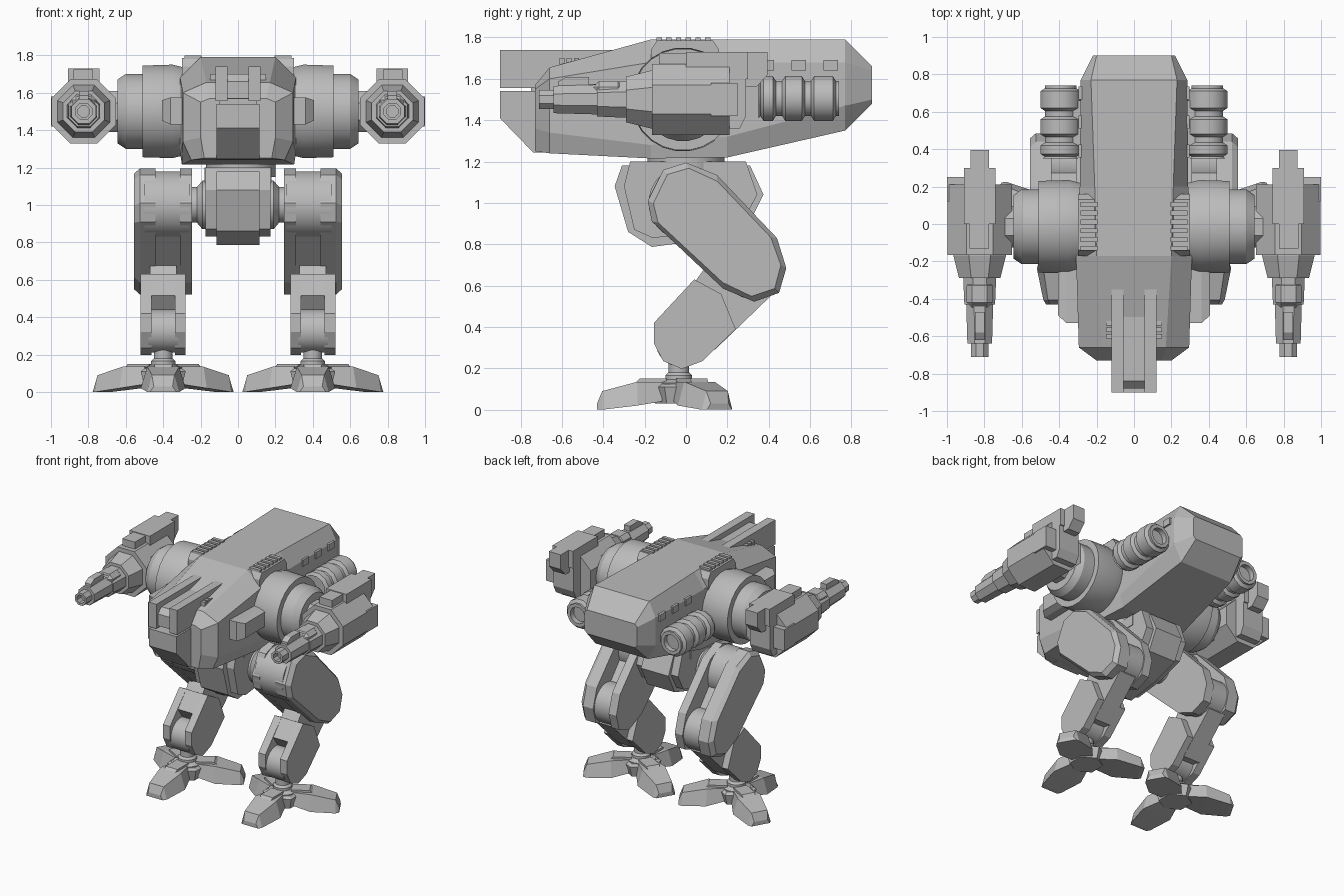
import bpy, bmesh, math
from mathutils import Vector

if "Cube" in bpy.data.objects:
    bpy.data.objects.remove(bpy.data.objects["Cube"])

grey = bpy.data.materials.new("armour_grey")
grey.diffuse_color = (0.5, 0.5, 0.5, 1)
grey.use_nodes = True
grey.node_tree.nodes["Principled BSDF"].inputs["Base Color"].default_value = grey.diffuse_color


def finish(name, bm, mirror=False, bevel=0, smooth=False):
    bmesh.ops.remove_doubles(bm, verts=bm.verts, dist=1e-5)
    bmesh.ops.recalc_face_normals(bm, faces=bm.faces)
    me = bpy.data.meshes.new(name)
    bm.to_mesh(me)
    bm.free()
    me.materials.append(grey)
    ob = bpy.data.objects.new(name, me)
    bpy.context.collection.objects.link(ob)
    if smooth:
        bpy.ops.object.select_all(action='DESELECT')
        ob.select_set(True)
        bpy.context.view_layer.objects.active = ob
        bpy.ops.object.shade_smooth_by_angle(angle=math.radians(32))
    if bevel:
        b = ob.modifiers.new("bevel", 'BEVEL')
        b.width, b.segments, b.limit_method = bevel, 1, 'ANGLE'
        b.angle_limit = math.radians(50)
    if mirror:
        ob.modifiers.new("mirror", 'MIRROR').use_mirror_merge = False
    return ob


def loft(name, rings, **kw):
    """Skin a list of equal-length point rings and cap both ends."""
    bm = bmesh.new()
    vs = [[bm.verts.new(p) for p in r] for r in rings]
    n = len(rings[0])
    for a, b in zip(vs, vs[1:]):
        for i in range(n):
            bm.faces.new((a[i], a[(i + 1) % n], b[(i + 1) % n], b[i]))
    bm.faces.new(vs[0])
    bm.faces.new(vs[-1])
    return finish(name, bm, **kw)


def prism(name, pts, x0, x1, inset=0.0, **kw):
    """Extrude a (y, z) outline along x; inset chamfers the outer (x1) face."""
    rings = [[(x0, y, z) for y, z in pts]]
    if inset:
        cy = sum(p[0] for p in pts) / len(pts)
        cz = sum(p[1] for p in pts) / len(pts)
        rings.append([(x1 - inset, y, z) for y, z in pts])
        ring = []
        for y, z in pts:
            d = Vector((y - cy, z - cz))
            d *= 1 - inset / d.length
            ring.append((x1, cy + d.x, cz + d.y))
        rings.append(ring)
    else:
        rings.append([(x1, y, z) for y, z in pts])
    return loft(name, rings, **kw)


def box(name, x, y, z, **kw):
    return prism(name, [(y[0], z[0]), (y[1], z[0]), (y[1], z[1]), (y[0], z[1])], *x, **kw)


def lathe(name, axis, centre, profile, sides=24, **kw):
    """Turn (position, apothem) pairs round an axis; flats face the grid axes."""
    rings = []
    for t, r in profile:
        ring = []
        for i in range(sides):
            a = 2 * math.pi * (i + 0.5) / sides
            k = r / math.cos(math.pi / sides)
            u, v = centre[0] + k * math.cos(a), centre[1] + k * math.sin(a)
            ring.append({'x': (t, u, v), 'y': (u, t, v), 'z': (u, v, t)}[axis])
        rings.append(ring)
    return loft(name, rings, smooth=sides > 8, **kw)


# Hull: stations of y, top half width and z, side half width and z range, bottom half width and z
stations = [(0.90, .20, 1.66, .22, 1.64, 1.50, .20, 1.48),
            (0.77, .23, 1.79, .285, 1.68, 1.47, .22, 1.35),
            (0.20, .21, 1.79, .29, 1.68, 1.32, .27, 1.22),
            (-0.17, .20, 1.79, .31, 1.68, 1.28, .30, 1.215),
            (-0.66, .17, 1.655, .295, 1.60, 1.34, .25, 1.24),
            (-0.73, .15, 1.57, .20, 1.55, 1.36, .18, 1.25)]
loft("hull", [[(t, y, zt), (m, y, z2), (m, y, z1), (b, y, zb),
               (-b, y, zb), (-m, y, z1), (-m, y, z2), (-t, y, zt)]
              for y, t, zt, m, z2, z1, b, zb in stations])
# Nose: lower jaw, centre slab and twin rails
prism("nose_jaw", [(-.3, 1.54), (-.9, 1.54), (-.9, 1.41), (-.74, 1.245), (-.3, 1.23)], -.115, .115)
box("nose_core", (-.10, .10), (-.75, -.4), (1.5, 1.6))
prism("nose_slab", [(-.3, 1.55), (-.88, 1.57), (-.88, 1.66), (-.84, 1.70), (-.3, 1.70)], -.06, .06)
prism("nose_rail", [(-.3, 1.6), (-.58, 1.6), (-.74, 1.555), (-.9, 1.555), (-.9, 1.74), (-.3, 1.74)],
      .055, .12, mirror=True)
for i in range(3):
    y = -.53 - i * .035
    box("nose_vent", (.11, .15), (y - .012, y + .012), (1.62, 1.70), mirror=True)
# Cheek armour beside the nose
loft("cheek", [[(x, a, z), (x, b, z), (x, b, w), (x, a, w)]
               for x, a, b, z, w in [(.27, -.53, -.2, 1.43, 1.575), (.36, -.53, -.2, 1.43, 1.575),
                                     (.405, -.49, -.22, 1.45, 1.56)]], mirror=True)
# Shoulder platform with cooling slats
prism("shoulder_deck", [(-.17, 1.6), (.16, 1.6), (.16, 1.74), (.13, 1.785), (-.14, 1.785), (-.17, 1.74)],
      .18, .30, mirror=True)
for i in range(6):
    y = -.13 + i * .047
    box("deck_slat", (.195, .285), (y - .013, y + .013), (1.77, 1.80), mirror=True)
# Shoulder joints
lathe("shoulder", 'x', (-.015, 1.5),
      [(.27, .23), (.35, .25), (.51, .245), (.51, .20), (.60, .20), (.645, .17)], mirror=True)
lathe("arm_mount", 'x', (-.015, 1.5), [(.6, .11), (.69, .11), (.73, .06)], sides=8, mirror=True)

# Arm cannons
AX = (.825, 1.5)
lathe("arm_body", 'y', AX, [(.21, .172), (-.165, .172)], sides=8, mirror=True)
lathe("arm_barrel", 'y', AX,
      [(-.15, .14), (-.17, .14), (-.29, .11), (-.29, .088), (-.43, .082), (-.43, .072),
       (-.64, .066), (-.64, .046), (-.71, .046), (-.71, .030), (-.66, .030)], sides=8, mirror=True)
prism("barrel_sight", [(-.62, 1.55), (-.47, 1.55), (-.47, 1.61), (-.58, 1.61), (-.62, 1.585)],
      .80, .85, mirror=True)
box("barrel_collar", (.755, .895), (-.45, -.30), (1.43, 1.59), mirror=True, bevel=.03)
box("arm_top_box", (.74, .91), (0, .30), (1.6, 1.73), mirror=True)
box("arm_top_rib", (.775, .88), (-.13, .05), (1.6, 1.725), mirror=True)
prism("arm_back_plate", [(.2, 1.36), (.26, 1.36), (.29, 1.42), (.29, 1.73), (.2, 1.73)], .74, .91, mirror=True)
prism("arm_back_block", [(.28, 1.56), (.34, 1.56), (.395, 1.62), (.395, 1.73), (.28, 1.73)],
      .775, .875, mirror=True)
box("arm_side_plate", (.91, 1.0), (.12, .25), (1.42, 1.58), mirror=True)

# Rear side pods
pod = [(.35, .06), (.35, .095)]
for a, b in [(.36, .435), (.465, .575), (.605, .725)]:
    pod += [(a, .085), (a + .015, .108), (b - .015, .108), (b, .085)]
pod += [(.74, .085), (.74, .06), (.70, .06)]
lathe("side_pod", 'y', (.392, 1.505), pod, sides=12, mirror=True)
box("pod_mount", (.26, .38), (.42, .66), (1.45, 1.56), mirror=True)
for y in (.39, .545, .70):
    box("pod_clip", (.255, .298), (y - .035, y + .035), (1.64, 1.69), mirror=True)

# Waist and pelvis
lathe("waist", 'z', (.015, 0), [(1.15, .185), (1.23, .185)])
prism("pelvis", [(-.27, 1.2), (-.30, 1.08), (-.25, .87), (-.16, .83), (.08, .86), (.28, .92),
                 (.345, 1.04), (.29, 1.2)], -.175, .175)
prism("pelvis_keel", [(-.31, 1.18), (-.345, 1.08), (-.28, .86), (-.165, .787), (.08, .82), (.3, .89),
                      (.375, 1.04), (.31, 1.18)], -.115, .115)
box("pelvis_cap", (-.18, .18), (-.18, .2), (1.12, 1.2))
lathe("hip_axle", 'x', (0, 1.0), [(.15, .13), (.19, .13), (.22, .095), (.28, .095)], mirror=True)

# Thighs: outer and inner plates around a recessed web with hip and knee drums
thigh = [(-.11, 1.16), (0, 1.195), (.15, 1.135), (.44, .83), (.485, .685), (.45, .565), (.33, .522),
         (.18, .585), (-.165, .91), (-.185, 1.01)]
prism("thigh_outer", thigh, .44, .555, inset=.03, mirror=True)
prism("thigh_inner", thigh, .245, .31, mirror=True)
prism("thigh_web", [(-.09, 1.13), (0, 1.15), (.06, 1.06), (.33, .75), (.33, .53), (.18, .59), (-.16, .92),
                    (-.16, 1.02)], .3, .45, mirror=True)
lathe("hip_drum", 'x', (0, 1.0), [(.26, .18), (.5, .18)], mirror=True)
lathe("knee_drum", 'x', (.325, .68), [(.26, .145), (.5, .145)], mirror=True)

# Shins: narrow upper bar, flared ankle plates and drum
prism("shin_bar", [(.08, .67), (-.02, .53), (.07, .30), (.14, .29), (.41, .55), (.34, .74), (.2, .76)],
      .33, .47, mirror=True)
ankle = [(.04, .63), (-.155, .42), (-.155, .32), (-.11, .235), (-.02, .197), (.08, .235), (.24, .39), (.17, .56)]
for name, x0, x1 in [("shin_plate_inner", .28, .338), ("shin_plate_outer", .462, .52)]:
    prism(name, ankle, x0, x1, mirror=True)
prism("shin_hood", [(.04, .63), (-.06, .515), (.0, .43), (.15, .43), (.17, .56)], .3, .5, mirror=True)
lathe("ankle_drum", 'x', (-.03, .325), [(.32, .115), (.48, .115)], mirror=True)

# Feet: hub, ankle post and three toes spaced evenly
HUB = (.4, -.035)
lathe("ankle_post", 'z', HUB, [(.08, .10), (.13, .10), (.145, .065), (.165, .065), (.18, .05), (.26, .05)],
      mirror=True)
lathe("foot_hub", 'z', HUB, [(.03, .10), (.11, .12), (.125, .10)], sides=6, mirror=True)
# toe stations: distance, half width low, half width high, bottom z, top z
toe = [(.08, .075, .06, .04, .135), (.20, .12, .085, .02, .135), (.37, .085, .06, 0, .09), (.395, .07, .05, 0, .03)]
for k in range(3):
    a = -math.pi / 2 + k * math.tau / 3
    d, s = Vector((math.cos(a), math.sin(a))), Vector((-math.sin(a), math.cos(a)))

    def at(r, w, z):
        p = Vector(HUB) + d * r + s * w
        return (p.x, p.y, z)
    loft("toe", [[at(r, -lo, b), at(r, lo, b), at(r, hi, t), at(r, -hi, t)] for r, lo, hi, b, t in toe],
         mirror=True)
    loft("toe_cap", [[at(r, -w, .1), at(r, w, .1), at(r, w, t), at(r, -w, t)]
                     for r, w, t in [(.06, .05, .15), (.19, .05, .15), (.22, .04, .12)]], mirror=True)
